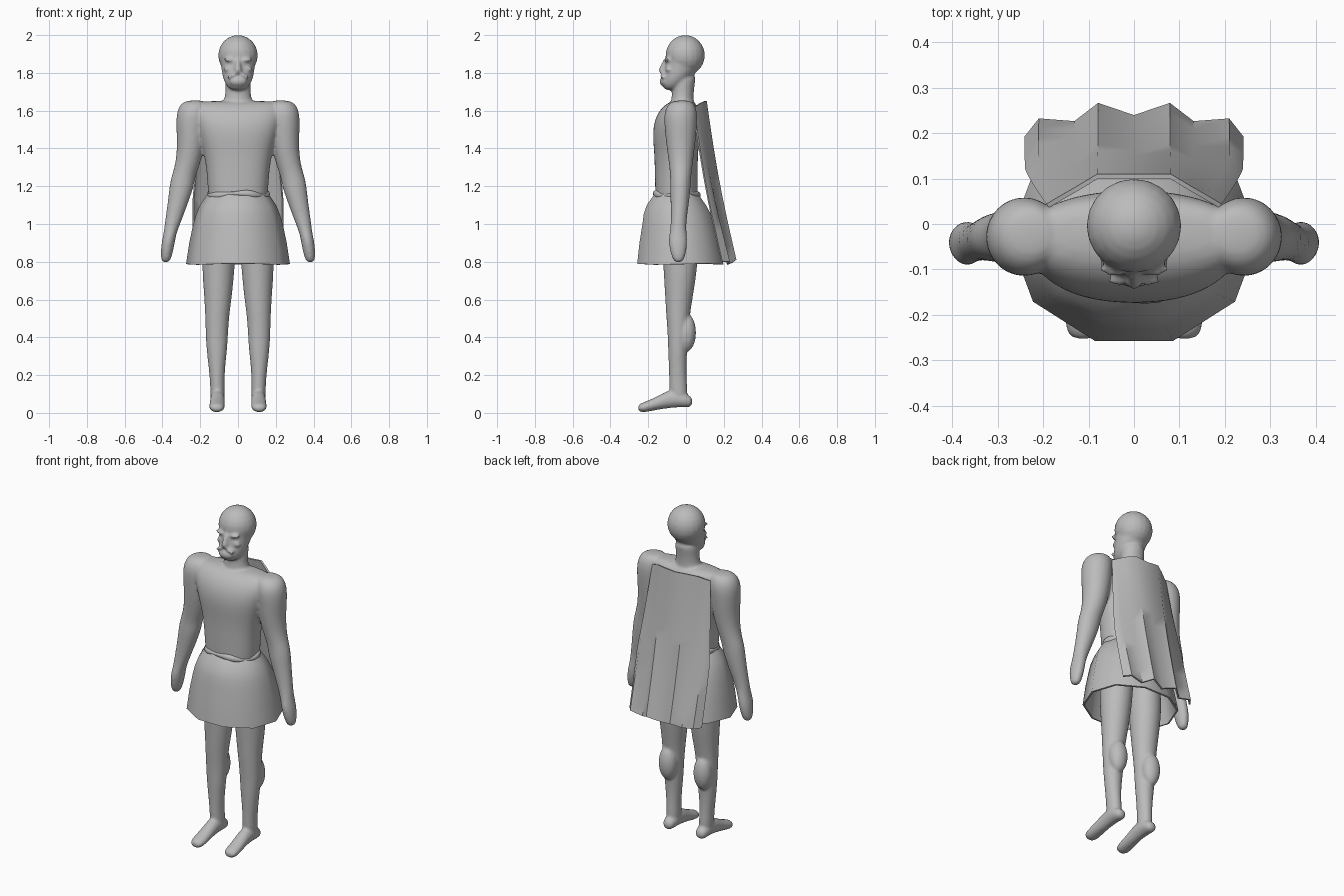
import bpy, bmesh
from math import sin, cos, pi, radians
from mathutils import Vector

cube = bpy.data.objects.get("Cube")
if cube:
    bpy.data.objects.remove(cube)

clay = bpy.data.materials.new("clay_grey")
clay.use_nodes = True
GREY = (0.5, 0.5, 0.5, 1)
clay.diffuse_color = GREY
clay.node_tree.nodes["Principled BSDF"].inputs["Base Color"].default_value = GREY


def finish(name, bm):
    bmesh.ops.recalc_face_normals(bm, faces=bm.faces)
    mesh = bpy.data.meshes.new(name)
    bm.to_mesh(mesh)
    bm.free()
    mesh.materials.append(clay)
    mesh.shade_smooth()
    ob = bpy.data.objects.new(name, mesh)
    bpy.context.collection.objects.link(ob)
    return ob


def loft(name, rings, sides=16, capped=True, along_y=False, power=1.0, wave=0.0, side=1):
    """Skin ellipses (position, centre x, other centre, radius x, other radius)."""
    bm = bmesh.new()
    loops = []
    for pos, cx, co, rx, ro in rings:
        loop = []
        for i in range(sides):
            a = 2 * pi * i / sides
            c, s = cos(a), sin(a)
            u = cx + rx * abs(c) ** power * (1 if c > 0 else -1)
            v = co + ro * abs(s) ** power * (1 if s > 0 else -1)
            p = pos + wave * sin(3 * a)
            loop.append(bm.verts.new((side * u, p, v) if along_y else (side * u, v, p)))
        loops.append(loop)
    for lo, hi in zip(loops, loops[1:]):
        for i in range(sides):
            j = (i + 1) % sides
            bm.faces.new((lo[i], lo[j], hi[j], hi[i]))
    if capped:
        bm.faces.new(loops[0])
        bm.faces.new(loops[-1])
    return finish(name, bm)


def blob(name, loc, size, turn=0):
    bm = bmesh.new()
    bmesh.ops.create_uvsphere(bm, u_segments=20, v_segments=12, radius=1)
    ob = finish(name, bm)
    ob.location, ob.scale = loc, size
    ob.rotation_euler = (0, radians(turn), 0)
    return ob


def subdivide(ob, levels=2):
    ob.modifiers.new("round", 'SUBSURF').levels = levels
    return ob


parts = []

# Torso, neck and head
parts.append(subdivide(loft("torso", [
    (1.08, 0, -.05, .15, .11), (1.16, 0, -.05, .162, .115), (1.28, 0, -.052, .168, .115),
    (1.38, 0, -.052, .185, .118), (1.48, 0, -.052, .215, .128), (1.56, 0, -.045, .24, .122),
    (1.62, 0, -.03, .25, .10), (1.655, 0, -.02, .23, .055)], power=.85)))
parts.append(subdivide(loft("neck", [
    (1.56, 0, -.02, .10, .075), (1.63, 0, -.02, .09, .065), (1.67, 0, -.018, .068, .058),
    (1.74, 0, -.014, .068, .06), (1.80, 0, -.01, .07, .07)])))
parts.append(blob("skull", (0, -.004, 1.893), (.105, .104, .107)))
parts.append(subdivide(loft("face", [
    (1.708, 0, -.085, .035, .03), (1.735, 0, -.07, .066, .058), (1.78, 0, -.045, .084, .083),
    (1.83, 0, -.02, .09, .096), (1.88, 0, -.012, .099, .098), (1.92, 0, 0, .09, .085)])))

# Facial features
parts.append(subdivide(loft("nose", [
    (1.795, 0, -.12, .018, .016), (1.812, 0, -.125, .023, .026),
    (1.84, 0, -.115, .014, .021), (1.885, 0, -.10, .012, .015)], sides=10)))
parts.append(blob("chin_beard", (0, -.108, 1.755), (.05, .032, .03)))
for s in (-1, 1):
    parts.append(blob("brow", (s * .04, -.098, 1.868), (.036, .017, .011), s * -8))
    parts.append(blob("cheek", (s * .05, -.088, 1.822), (.026, .02, .016), s * 20))
    parts.append(blob("moustache", (s * .028, -.123, 1.788), (.034, .014, .009), s * 25))

for s in (-1, 1):
    # Arm from hand to rounded shoulder
    parts.append(subdivide(loft("arm", [
        (.795, .383, -.04, .02, .02), (.83, .38, -.04, .031, .038), (.90, .37, -.043, .036, .052),
        (.95, .36, -.042, .034, .046), (1.0, .347, -.04, .042, .04), (1.12, .316, -.032, .056, .05),
        (1.2, .298, -.03, .066, .056), (1.25, .29, -.028, .064, .056), (1.32, .265, -.027, .066, .064),
        (1.42, .248, -.028, .075, .078), (1.52, .245, -.028, .084, .088), (1.59, .24, -.028, .087, .09),
        (1.635, .232, -.025, .075, .072), (1.655, .225, -.02, .045, .04)], side=s)))
    # Leg from ankle to hip
    parts.append(subdivide(loft("leg", [
        (.04, .108, -.03, .03, .03), (.10, .108, -.04, .04, .05), (.16, .11, -.042, .038, .047),
        (.25, .112, -.045, .045, .047), (.34, .112, -.044, .056, .052), (.42, .112, -.042, .06, .056),
        (.52, .11, -.042, .065, .064), (.60, .106, -.038, .073, .073), (.75, .104, -.03, .087, .09),
        (.9, .1, -.03, .092, .1), (1.1, .08, -.04, .08, .1)], side=s)))
    parts.append(blob("calf", (s * .116, .003, .425), (.054, .05, .1)))
    # Foot from heel to toe
    parts.append(subdivide(loft("foot", [
        (.034, .108, .06, .018, .018), (.018, .108, .06, .036, .033), (-.03, .108, .075, .04, .045),
        (-.09, .108, .075, .039, .05), (-.15, .11, .052, .04, .036), (-.21, .112, .033, .043, .029),
        (-.238, .112, .027, .038, .025), (-.255, .112, .026, .02, .014)], along_y=True, side=s)))

# Fuse the flesh parts into one smooth figure
bpy.ops.object.select_all(action='DESELECT')
for p in parts:
    p.select_set(True)
bpy.context.view_layer.objects.active = parts[0]
bpy.ops.object.convert(target='MESH')
bpy.ops.object.join()
body = bpy.context.view_layer.objects.active
body.name = "body"
remesh = body.modifiers.new("fuse", 'REMESH')
remesh.mode, remesh.voxel_size, remesh.use_smooth_shade = 'VOXEL', .008, True
relax = body.modifiers.new("relax", 'SMOOTH')
relax.factor, relax.iterations = .5, 4

# Flared skirt, open below
skirt = loft("skirt", [
    (1.165, 0, -.05, .155, .115), (1.14, 0, -.05, .175, .135), (1.10, 0, -.05, .202, .165),
    (1.05, 0, -.045, .222, .188), (1.0, 0, -.04, .237, .2), (.9, 0, -.035, .258, .222),
    (.788, 0, -.03, .275, .24)], sides=10, capped=False, wave=.003)
cloth = skirt.modifiers.new("cloth", 'SOLIDIFY')
cloth.thickness = .01

# Rolled waistband
bm = bmesh.new()
N, M = 40, 8
rows = []
for i in range(N):
    a = 2 * pi * i / N
    r = .011 + .004 * sin(5 * a + 1)
    rows.append([bm.verts.new(((.155 + r * cos(b)) * cos(a), -.05 + (.115 + r * cos(b)) * sin(a),
                               1.156 + .006 * sin(3 * a) + 1.4 * r * sin(b)))
                 for b in (2 * pi * k / M for k in range(M))])
for i in range(N):
    for k in range(M):
        n, m = (i + 1) % N, (k + 1) % M
        bm.faces.new((rows[i][k], rows[n][k], rows[n][m], rows[i][m]))
finish("waistband", bm)

# Cape: blend from the neckline to a folded hem
top = [(-.19, .04, 1.615), (-.13, .075, 1.64), (-.08, .105, 1.652), (0, .105, 1.645)]
hem = [(-.237, .19, .80), (-.208, .228, .80), (-.13, .222, .785), (-.078, .262, .81), (0, .235, .79)]
top.insert(1, (-.165, .055, 1.625))
top, hem = ([Vector(p) for p in row + [(-x, y, z) for x, y, z in row[-2::-1]]] for row in (top, hem))
bm = bmesh.new()
STEPS = 10
grid = []
for j in range(STEPS + 1):
    t = j / STEPS
    row = []
    for a, b in zip(top, hem):
        p = a.lerp(b, t)
        p.x = a.x + (b.x - a.x) * min(1, t * 1.7)
        p.y -= .012 * sin(pi * t)
        row.append(bm.verts.new(p))
    grid.append(row)
for r0, r1 in zip(grid, grid[1:]):
    for k in range(len(top) - 1):
        bm.faces.new((r0[k], r0[k + 1], r1[k + 1], r1[k]))
cape = finish("cape", bm)
sheet = cape.modifiers.new("sheet", 'SOLIDIFY')
sheet.thickness, sheet.offset = .01, 0

# Keep hems crisp while the cloth stays smooth
bpy.ops.object.select_all(action='DESELECT')
for ob in (skirt, cape):
    ob.select_set(True)
    bpy.context.view_layer.objects.active = ob
    bpy.ops.object.convert(target='MESH')
    bpy.ops.object.shade_smooth_by_angle(angle=radians(45))
    ob.select_set(False)
